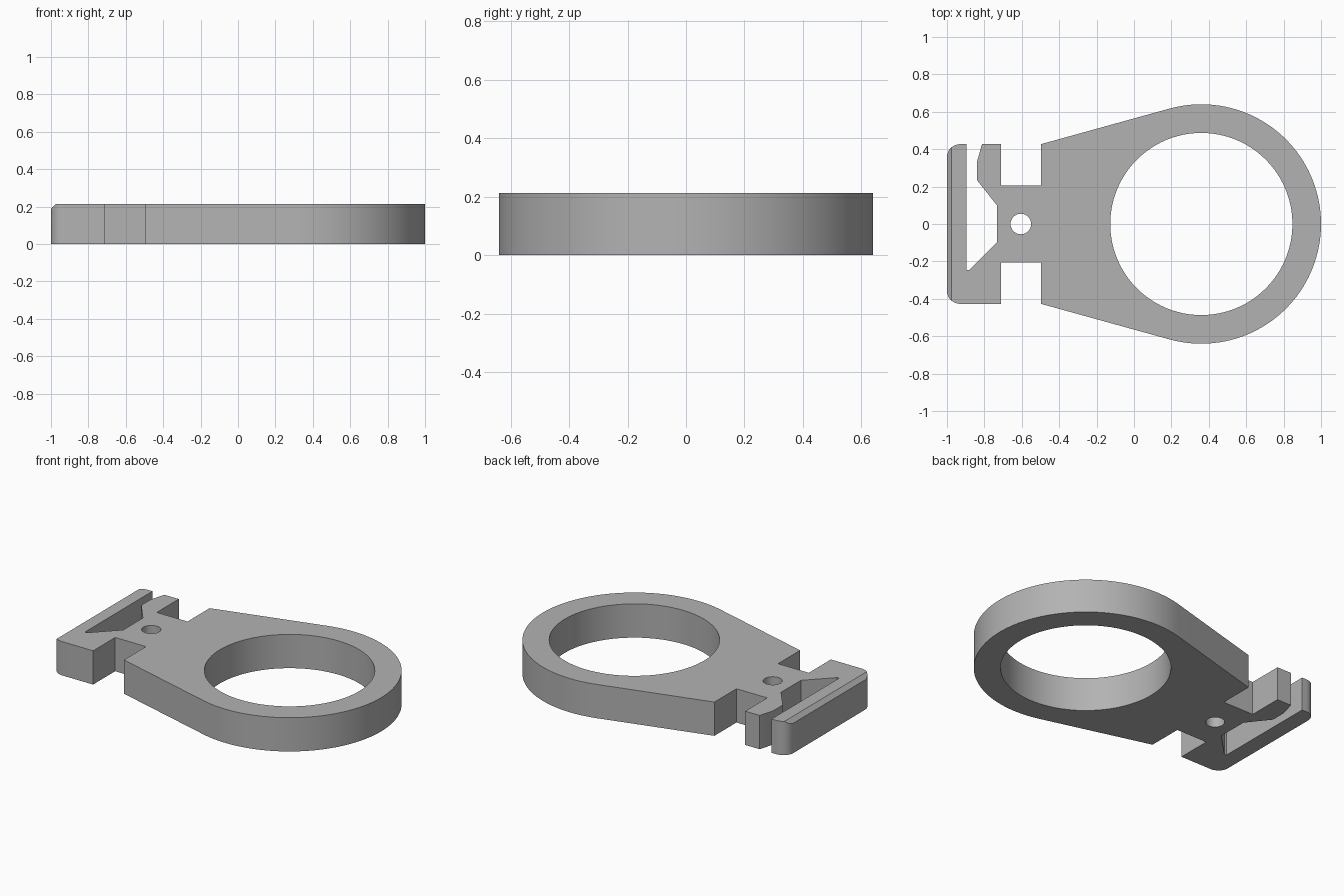
import bpy, bmesh
from math import cos, sin, pi, acos, atan2, hypot, radians

if "Cube" in bpy.data.objects:
    bpy.data.objects.remove(bpy.data.objects["Cube"])

HEIGHT = 0.213
RING_X, RING_R, BORE_R = 0.36, 0.64, 0.487
PIN_X, PIN_R = -0.605, 0.055
HALF, NECK = 0.427, 0.207       # half widths of the clip and of its neck
CORNER = 0.07
CHAMFER = 0.025


def arc(cx, cy, r, start, end, steps):
    """Points along an arc, both ends included."""
    return [(cx + r * cos(start + (end - start) * i / steps),
             cy + r * sin(start + (end - start) * i / steps)) for i in range(steps + 1)]


def cut_hole(target, x, radius, segments):
    """Drill a vertical round hole through the target."""
    bpy.ops.mesh.primitive_cylinder_add(vertices=segments, radius=radius, depth=1,
                                        location=(x, 0, HEIGHT / 2))
    cutter = bpy.context.object
    cutter.hide_render = True
    mod = target.modifiers.new("hole", 'BOOLEAN')
    mod.operation, mod.solver, mod.object = 'DIFFERENCE', 'EXACT', cutter
    bpy.context.view_layer.objects.active = target
    bpy.ops.object.modifier_apply(modifier=mod.name)
    bpy.data.objects.remove(cutter)


# Outline, counter-clockwise: lower clip, neck, ring, neck, upper jaw, slot, back bar
shoulder_x, clip_x = -0.497, -0.712
dx = shoulder_x - RING_X
tangent = atan2(HALF, dx) - acos(RING_R / hypot(dx, HALF))
outline = arc(-1 + CORNER, -HALF + CORNER, CORNER, pi, 1.5 * pi, 8)
outline += [(clip_x, -HALF), (clip_x, -NECK), (shoulder_x, -NECK), (shoulder_x, -HALF)]
outline += arc(RING_X, 0, RING_R, -tangent, tangent, 80)
outline += [(shoulder_x, HALF), (shoulder_x, NECK), (clip_x, NECK), (clip_x, HALF)]
outline += [(-0.813, HALF), (-0.84, 0.33), (-0.84, 0.235), (-0.733, 0.10),
            (-0.733, -0.097), (-0.882, -0.247), (-0.896, -0.247), (-0.896, HALF)]
outline += arc(-1 + CORNER, HALF - CORNER, CORNER, pi / 2, pi, 8)

# Extrude the plate and chamfer the top edge of the back bar
bm = bmesh.new()
base = bm.faces.new([bm.verts.new((x, y, 0)) for x, y in outline])
top = bmesh.ops.extrude_face_region(bm, geom=[base], use_keep_orig=True)["geom"]
bmesh.ops.translate(bm, vec=(0, 0, HEIGHT),
                    verts=[v for v in top if isinstance(v, bmesh.types.BMVert)])
cut = bmesh.ops.bisect_plane(bm, geom=bm.verts[:] + bm.edges[:] + bm.faces[:],
                             plane_co=(-1 + CHAMFER, 0, HEIGHT), plane_no=(-1, 0, 1),
                             clear_outer=True)["geom_cut"]
bmesh.ops.holes_fill(bm, edges=[e for e in bm.edges if e.is_boundary], sides=0)
bmesh.ops.recalc_face_normals(bm, faces=bm.faces)
mesh = bpy.data.meshes.new("ring_clip_bracket")
bm.to_mesh(mesh)
bm.free()
bracket = bpy.data.objects.new("ring_clip_bracket", mesh)
bpy.context.collection.objects.link(bracket)

# Ring bore and pin hole
cut_hole(bracket, RING_X, BORE_R, 96)
cut_hole(bracket, PIN_X, PIN_R, 32)

# Plain grey finish
grey = bpy.data.materials.new("plain_grey")
grey.use_nodes = True
colour = (0.45, 0.45, 0.45, 1)
grey.diffuse_color = colour
grey.node_tree.nodes["Principled BSDF"].inputs["Base Color"].default_value = colour
bracket.data.materials.clear()
bracket.data.materials.append(grey)

bpy.ops.object.select_all(action='DESELECT')
bracket.select_set(True)
bpy.context.view_layer.objects.active = bracket
bpy.ops.object.shade_smooth_by_angle(angle=radians(20))
